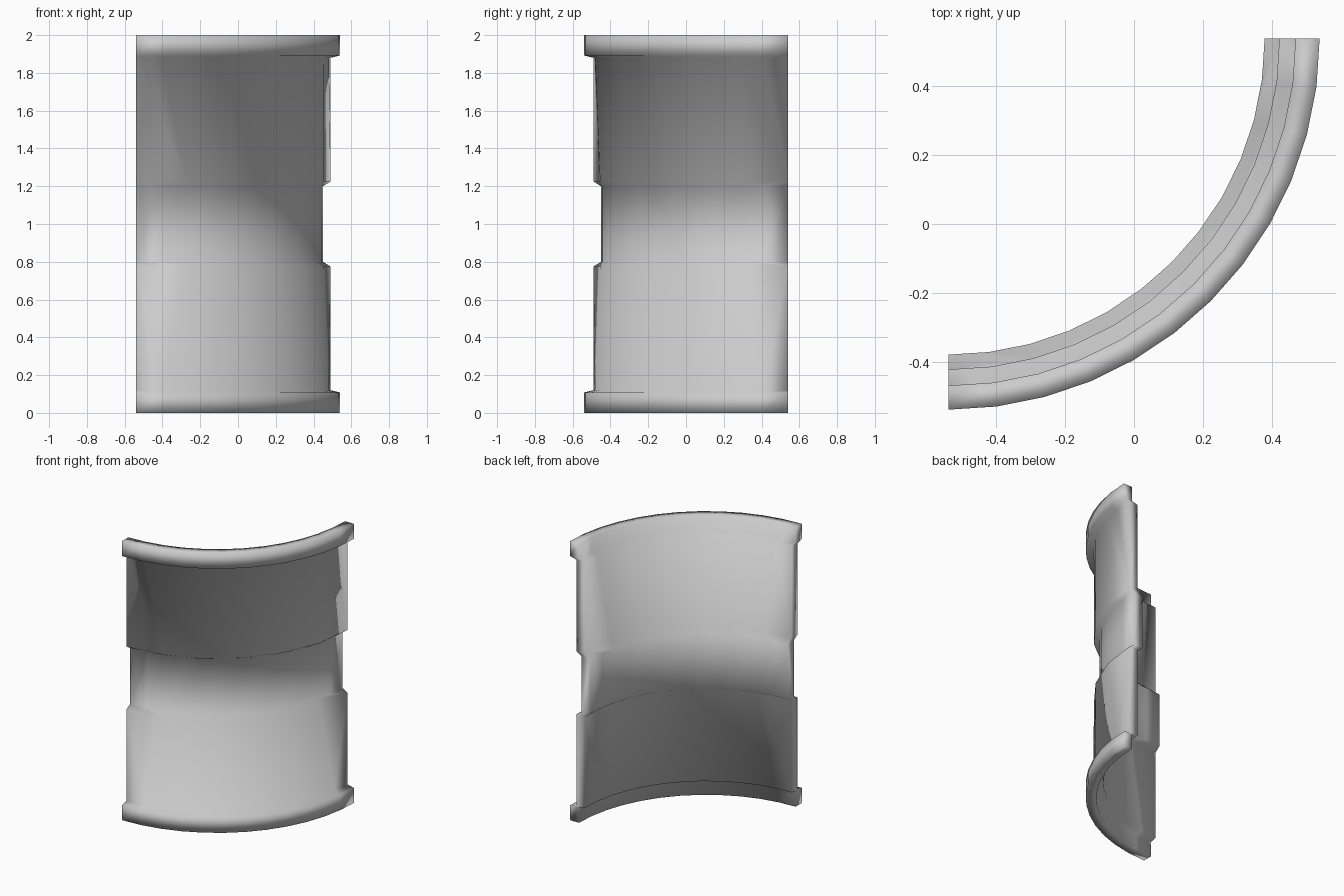
import bpy, bmesh
from math import sin, cos, pi

if "Cube" in bpy.data.objects:
    bpy.data.objects.remove(bpy.data.objects["Cube"])

FINE = 12            # segments of the rims and the middle band over the quarter turn
CX, CY = -0.54, 0.54  # centre of the quarter arc

# half profile from bottom to middle: radius, height, vertex step (2 = coarse ring)
outer_half = [(1.08, 0.0, 1), (1.08, 0.108, 1), (1.03, 0.12, 1), (1.03, 0.775, 2), (0.99, 0.80, 1)]
inner_half = [(1.01, 0.0, 1), (1.01, 0.108, 1), (0.963, 0.12, 1), (0.963, 0.77, 2), (0.92, 0.805, 1)]


def mirrored(half):
    return half + [(r, 2 - z, s) for r, z, s in reversed(half)]


outer, inner = mirrored(outer_half), mirrored(inner_half)
bm = bmesh.new()


def ring(r, z, step):
    """Arc of vertices, keyed by fine index."""
    verts = {}
    for i in range(0, FINE + 1, step):
        a = i / FINE * pi / 2
        verts[i] = bm.verts.new((CX + r * sin(a), CY - r * cos(a), z))
    return verts


def bridge(a, b):
    """Join two arcs; a coarse arc next to a fine one gives wide panels."""
    step = 1 if len(a) == len(b) == FINE + 1 else 2
    for i in range(0, FINE, step):
        span = range(i, i + step + 1)
        low = [a[k] for k in span if k in a]
        high = [b[k] for k in span if k in b]
        bm.faces.new(low + high[::-1])


# long wall panels stay wide: drop the middle vertices only where the ring is coarse
out_rings = [ring(*p) for p in outer]
in_rings = [ring(*p) for p in inner]
loop = out_rings + in_rings[::-1]
for a, b in zip(loop, loop[1:] + loop[:1]):
    bridge(a, b)

# flat ends of the quarter arc
for end in (0, FINE):
    for k in range(len(out_rings) - 1):
        bm.faces.new((out_rings[k][end], out_rings[k + 1][end],
                      in_rings[k + 1][end], in_rings[k][end]))

bmesh.ops.recalc_face_normals(bm, faces=bm.faces)
for f in bm.faces:
    f.smooth = True

mesh = bpy.data.meshes.new("curved_wall_panel")
bm.to_mesh(mesh)
bm.free()
wall = bpy.data.objects.new("curved_wall_panel", mesh)
bpy.context.collection.objects.link(wall)
